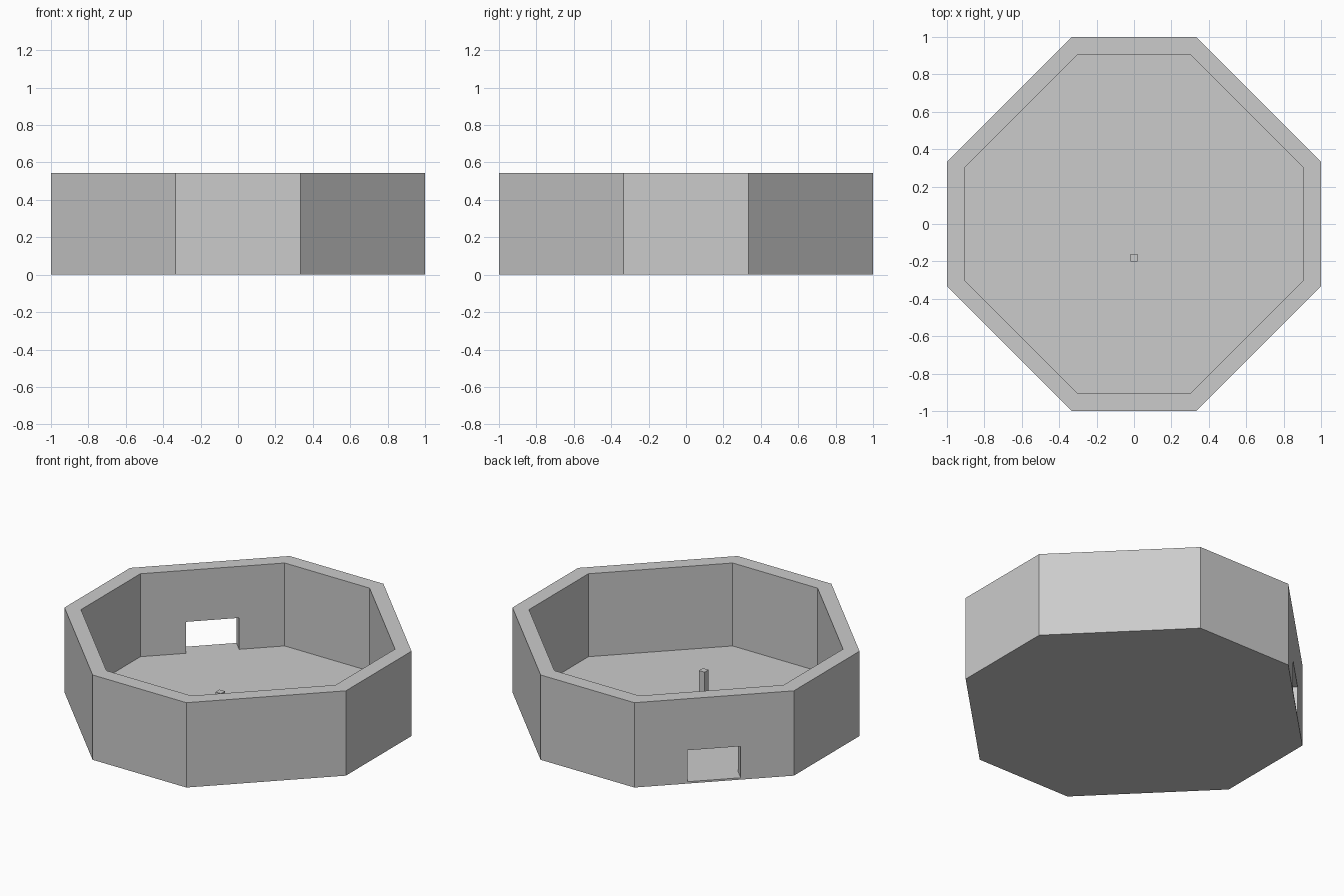
import bpy, bmesh, math
from mathutils import Matrix

if "Cube" in bpy.data.objects:
    bpy.data.objects.remove(bpy.data.objects["Cube"])

HEIGHT, FLOOR, OPENING_TOP = 0.545, 0.012, 0.214
INNER = 0.905


def octagon(scale):
    a, b = scale, scale / 3
    return [(b, -a), (a, -b), (a, b), (b, a), (-b, a), (-a, b), (-a, -b), (-b, -a)]


def make_object(name, bm):
    bmesh.ops.recalc_face_normals(bm, faces=bm.faces)
    mesh = bpy.data.meshes.new(name)
    bm.to_mesh(mesh)
    bm.free()
    obj = bpy.data.objects.new(name, mesh)
    bpy.context.collection.objects.link(obj)
    return obj


def box(name, centre, size, turn=0.0):
    bm = bmesh.new()
    m = Matrix.Rotation(turn, 4, 'Z') @ Matrix.Translation(centre) @ Matrix.Diagonal((*size, 1))
    bmesh.ops.create_cube(bm, size=1, matrix=m)
    return make_object(name, bm)


# Octagonal wall: four loops bridged into a closed ring
bm = bmesh.new()
loops = [[bm.verts.new((x, y, z)) for x, y in octagon(s)]
         for s, z in ((1, 0), (1, HEIGHT), (INNER, HEIGHT), (INNER, 0))]
for k in range(4):
    lo, hi = loops[k], loops[(k + 1) % 4]
    for i in range(8):
        j = (i + 1) % 8
        bm.faces.new((lo[i], lo[j], hi[j], hi[i]))
wall = make_object("octagonal_wall", bm)

# Floor slab inside the wall
bm = bmesh.new()
base = bm.faces.new([bm.verts.new((x, y, 0)) for x, y in octagon(INNER)])
top = bmesh.ops.extrude_face_region(bm, geom=[base], use_keep_orig=True)
bmesh.ops.translate(bm, vec=(0, 0, FLOOR),
                    verts=[v for v in top["geom"] if isinstance(v, bmesh.types.BMVert)])
make_object("floor", bm)

# Doorway through the back left diagonal wall
opening = box("doorway_cutter", (0.9, 0, (FLOOR + OPENING_TOP) / 2),
              (0.3, 0.314, OPENING_TOP - FLOOR), math.radians(135))
cut = wall.modifiers.new("doorway", 'BOOLEAN')
cut.operation = 'DIFFERENCE'
cut.solver = 'EXACT'
cut.object = opening
opening.hide_render = True
opening.hide_set(True)

# Small square post standing on the floor
box("post", (0, -0.18, (FLOOR + OPENING_TOP) / 2), (0.04, 0.04, OPENING_TOP - FLOOR))
